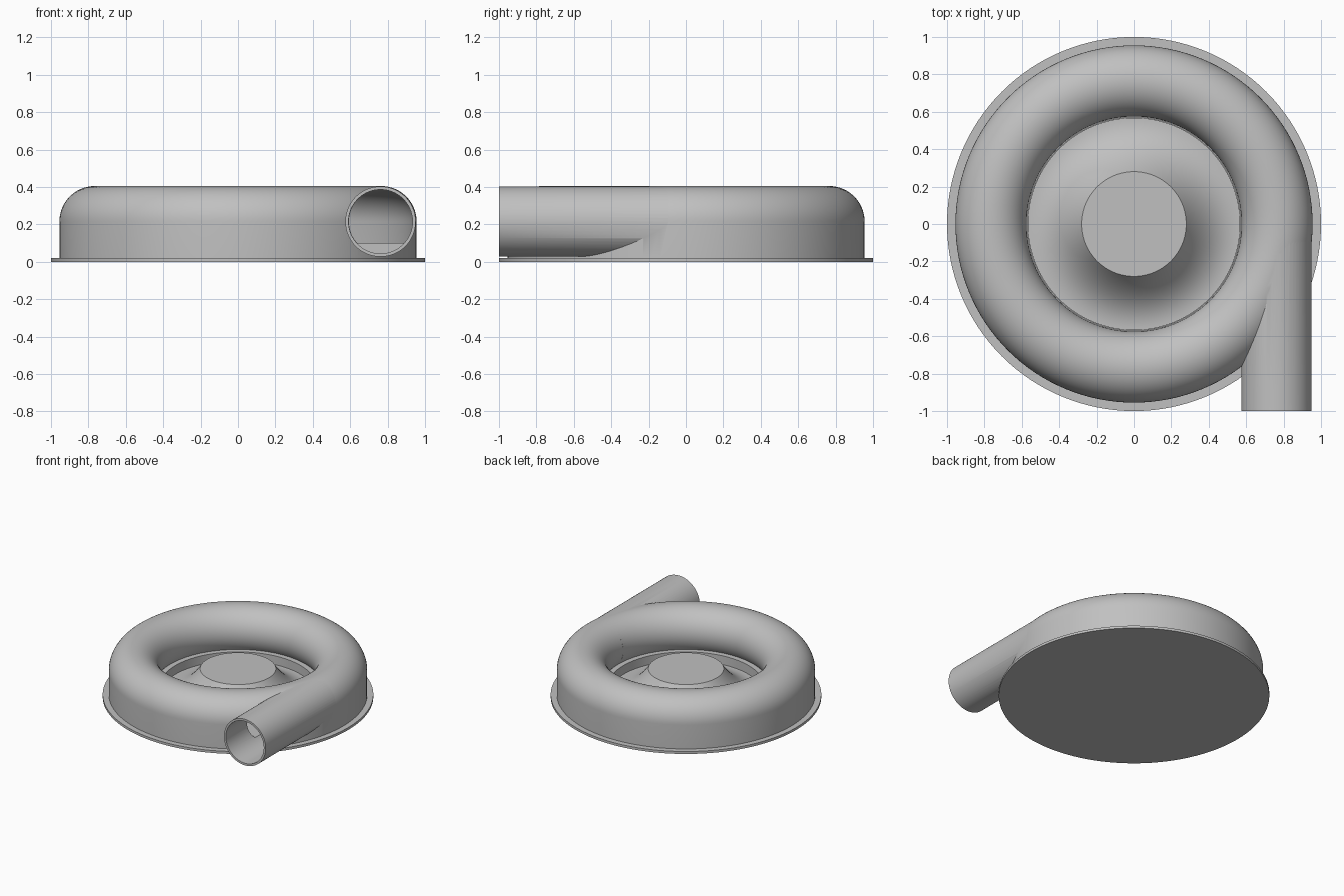
import bpy
import bmesh
from math import sin, cos, pi, asin, radians
from mathutils import Matrix

if "Cube" in bpy.data.objects:
    bpy.data.objects.remove(bpy.data.objects["Cube"], do_unlink=True)

# One plain metal colour
grey = bpy.data.materials.new("grey_metal")
grey.use_nodes = True
colour = (0.53, 0.53, 0.53, 1)
grey.diffuse_color = colour
grey.node_tree.nodes["Principled BSDF"].inputs["Base Color"].default_value = colour

RING_R, RING_Z, TUBE_R = 0.765, 0.215, 0.19   # scroll centre line and radius
LEDGE_Z, POCKET_R, PLATE_Z = 0.10, 0.57, 0.02
HUB_R, HUB_Z, FLOOR_Z = 0.28, 0.23, 0.03


def finish(bm, name):
    bmesh.ops.remove_doubles(bm, verts=bm.verts, dist=1e-5)
    bmesh.ops.recalc_face_normals(bm, faces=bm.faces)
    mesh = bpy.data.meshes.new(name)
    bm.to_mesh(mesh)
    bm.free()
    mesh.materials.append(grey)
    obj = bpy.data.objects.new(name, mesh)
    bpy.context.collection.objects.link(obj)
    return obj


def revolve(name, profile, closed=False, steps=128):
    """Turn an (r, z) profile about the vertical axis."""
    bm = bmesh.new()
    verts = [bm.verts.new((r, 0, z)) for r, z in profile]
    pairs = list(zip(verts, verts[1:]))
    if closed:
        pairs.append((verts[-1], verts[0]))
    edges = [bm.edges.new(p) for p in pairs]
    bmesh.ops.spin(bm, geom=verts + edges, cent=(0, 0, 0), axis=(0, 0, 1),
                   angle=2 * pi, steps=steps)
    return finish(bm, name)


def pipe(name, radius, y0, y1):
    """Solid round bar along y at the outlet position."""
    bm = bmesh.new()
    place = Matrix.Translation((0.762, (y0 + y1) / 2, RING_Z)) @ Matrix.Rotation(pi / 2, 4, "X")
    bmesh.ops.create_cone(bm, cap_ends=True, segments=64, radius1=radius,
                          radius2=radius, depth=y1 - y0, matrix=place)
    return finish(bm, name)


def scroll_arc(radius, count=36):
    """Arc from the outer side, over the top, to the ledge on the inner side."""
    end = pi + asin((RING_Z - LEDGE_Z) / radius)
    return [(RING_R + radius * cos(end * i / count), RING_Z + radius * sin(end * i / count))
            for i in range(count + 1)]


def select(obj):
    bpy.ops.object.select_all(action="DESELECT")
    obj.select_set(True)
    bpy.context.view_layer.objects.active = obj


def combine(target, other, operation):
    other.hide_render = True
    mod = target.modifiers.new(operation.lower(), "BOOLEAN")
    mod.operation, mod.solver, mod.object = operation, "EXACT", other
    select(target)
    bpy.ops.object.modifier_apply(modifier=mod.name)
    bpy.data.objects.remove(other, do_unlink=True)


# Base plate
base_plate = revolve("base_plate", [(0, 0), (1, 0), (1, PLATE_Z), (0, PLATE_Z)])

# Scroll casing: straight outer wall, rounded top, ledge round the pocket
outer = [(RING_R + TUBE_R, PLATE_Z)] + scroll_arc(TUBE_R)
outer += [(POCKET_R, LEDGE_Z), (POCKET_R, PLATE_Z)]
casing = revolve("scroll_casing", outer, closed=True)
combine(casing, pipe("outlet_pipe", 0.188, -1, -0.01), "UNION")

# Hollow chamber and outlet bore
bore_r = 0.172
chamber = [(RING_R + bore_r, LEDGE_Z)] + scroll_arc(bore_r)
combine(casing, revolve("chamber_cutter", chamber, closed=True), "DIFFERENCE")
combine(casing, pipe("bore_cutter", bore_r - 0.001, -1.1, 0.003), "DIFFERENCE")

# Central hub with a concave flared skirt
rim = POCKET_R - 0.002
skirt = [(HUB_R + (rim - HUB_R) * i / 24,
          FLOOR_Z + (HUB_Z - FLOOR_Z) * (1 - i / 24) ** 2.2) for i in range(25)]
hub = revolve("centre_hub", [(0, HUB_Z)] + skirt + [(rim, PLATE_Z), (0, PLATE_Z)])

for part in (base_plate, casing, hub):
    select(part)
    bpy.ops.object.shade_smooth_by_angle(angle=radians(30))
